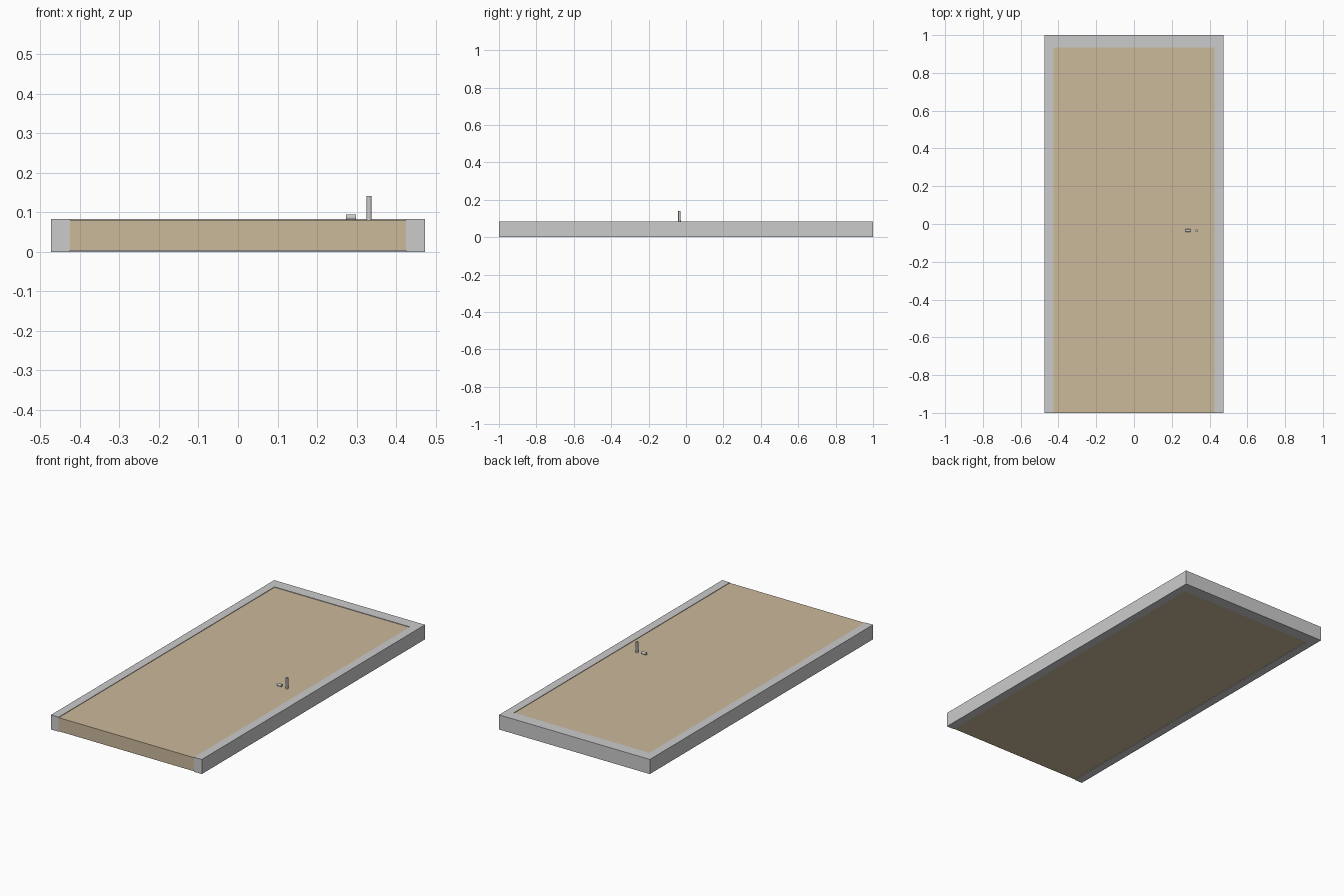
import bpy, bmesh
from math import pi

if "Cube" in bpy.data.objects:
    bpy.data.objects.remove(bpy.data.objects["Cube"])

W, H, T = 0.473, 1.0, 0.083      # frame half width, half height, depth
IW, IH = 0.425, 0.935            # opening half width and top edge

tan = bpy.data.materials.new("tan_wood")
tan.diffuse_color = (0.60, 0.48, 0.33, 1)
tan.use_nodes = True
tan.node_tree.nodes["Principled BSDF"].inputs["Base Color"].default_value = tan.diffuse_color


def prism(name, outline, z0, z1, mat=None):
    bm = bmesh.new()
    face = bm.faces.new([bm.verts.new((x, y, z0)) for x, y in outline])
    ext = bmesh.ops.extrude_face_region(bm, geom=[face])
    verts = [v for v in ext["geom"] if isinstance(v, bmesh.types.BMVert)]
    bmesh.ops.translate(bm, verts=verts, vec=(0, 0, z1 - z0))
    bmesh.ops.recalc_face_normals(bm, faces=bm.faces)
    mesh = bpy.data.meshes.new(name)
    bm.to_mesh(mesh)
    bm.free()
    obj = bpy.data.objects.new(name, mesh)
    bpy.context.collection.objects.link(obj)
    if mat:
        mesh.materials.append(mat)
    return obj


def rod(name, radius, length, loc, rot=(0, 0, 0)):
    bpy.ops.mesh.primitive_cylinder_add(vertices=24, radius=radius, depth=length,
                                        location=loc, rotation=rot)
    bpy.context.object.name = name
    bpy.ops.object.shade_smooth_by_angle()


# Three-sided frame, open at the threshold
prism("door_frame", [(-W, -H), (-IW, -H), (-IW, IH), (IW, IH),
                     (IW, -H), (W, -H), (W, H), (-W, H)], 0, T)

# Door leaf, slightly recessed on both faces
prism("door_leaf", [(-IW, -H), (IW, -H), (IW, IH), (-IW, IH)], 0.003, 0.080, tan)

# Handle hardware: upright spindle and short grip lying across the leaf
rod("handle_spindle", 0.0065, 0.062, (0.332, -0.035, 0.110))
rod("handle_grip", 0.0075, 0.026, (0.286, -0.035, 0.0875), (0, pi / 2, 0))
